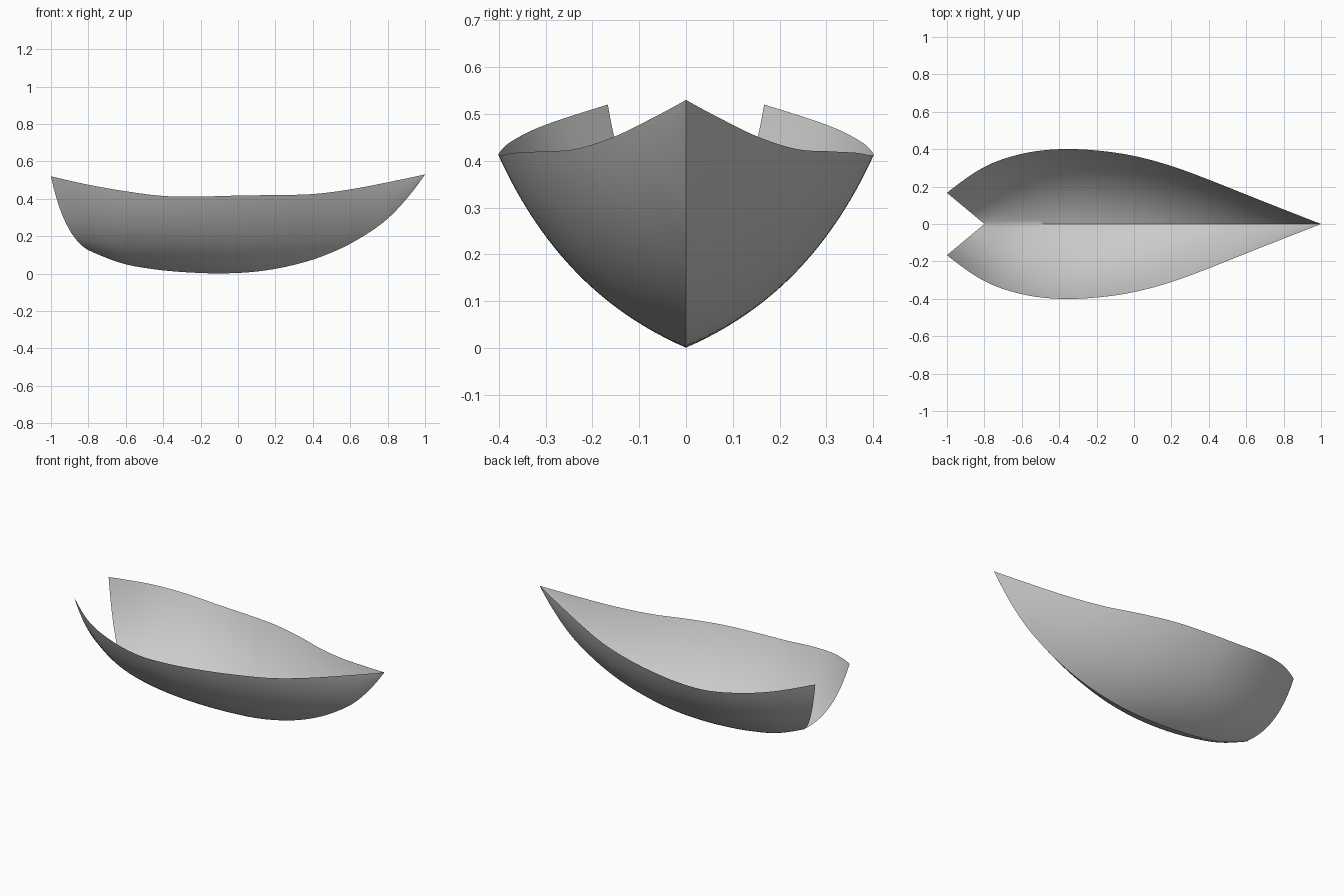
import bpy, bmesh, math
from mathutils import Vector

cube = bpy.data.objects.get("Cube")
if cube:
    bpy.data.objects.remove(cube, do_unlink=True)

# Evenly spaced values from stern to bow
KEEL_Z = [.125, .055, .022, .006, .001, .011, .042, .096, .182, .312, .53]
RIM_Y = [.167, .305, .375, .4, .393, .364, .31, .237, .157, .078, 0]
RIM_Z = [.52, .475, .44, .415, .412, .417, .42, .425, .45, .488, .53]
BILGE_DROP = [.19, .22, .24, .26, .28, .31, .35, .39, .42, .45, .45]
LENGTH_STEPS, GIRTH_STEPS = 80, 24


def smooth_value(values, t):
    """Smooth curve through evenly spaced values, t from 0 to 1."""
    n = len(values) - 1
    i = min(int(t * n), n - 1)
    f = t * n - i

    def slope(k):
        if k == 0:
            return 1.5 * (values[1] - values[0]) - (values[2] - values[0]) / 4 - (values[1] - values[0]) / 4 + (values[1] - values[0]) / 4
        if k == n:
            return 1.5 * (values[n] - values[n - 1]) - (values[n - 1] - values[n - 2]) / 2
        return (values[k + 1] - values[k - 1]) / 2

    a, b = values[i], values[i + 1]
    return (a * (1 + 2 * f) * (1 - f) ** 2 + slope(i) * f * (1 - f) ** 2
            + b * f * f * (3 - 2 * f) + slope(i + 1) * f * f * (f - 1))


def hull_point(t, v):
    """Point on the left half: t runs stern to bow, v runs keel to rim."""
    keel = Vector((-.8 + 1.8 * t, 0, smooth_value(KEEL_Z, t)))
    rim = Vector((-1 + 2 * t, smooth_value(RIM_Y, t), smooth_value(RIM_Z, t)))
    bilge = keel.lerp(rim, .66)
    bilge.z = keel.z + (rim.z - keel.z) * smooth_value(BILGE_DROP, t)
    return keel.lerp(bilge, v).lerp(bilge.lerp(rim, v), v)


# Hull shell, both halves joined along the keel
bm = bmesh.new()
for side in (1, -1):
    grid = []
    for i in range(LENGTH_STEPS + 1):
        row = []
        for j in range(GIRTH_STEPS + 1):
            p = hull_point(i / LENGTH_STEPS, j / GIRTH_STEPS)
            row.append(bm.verts.new((p.x, side * p.y, p.z)))
        grid.append(row)
    for a, b in zip(grid, grid[1:]):
        for j in range(GIRTH_STEPS):
            quad = [a[j], a[j + 1], b[j + 1], b[j]]
            bm.faces.new(quad if side == 1 else quad[::-1])
bmesh.ops.remove_doubles(bm, verts=bm.verts, dist=1e-5)

mesh = bpy.data.meshes.new("hull")
bm.to_mesh(mesh)
bm.free()
hull = bpy.data.objects.new("hull", mesh)
bpy.context.scene.collection.objects.link(hull)

# Plain grey paint
grey = bpy.data.materials.new("light_grey")
grey.use_nodes = True
grey.diffuse_color = (.6, .6, .6, 1)
grey.node_tree.nodes["Principled BSDF"].inputs["Base Color"].default_value = grey.diffuse_color
mesh.materials.append(grey)

# Smooth sides with a crisp stem
bpy.ops.object.select_all(action='DESELECT')
hull.select_set(True)
bpy.context.view_layer.objects.active = hull
bpy.ops.object.shade_smooth_by_angle(angle=math.radians(40))
